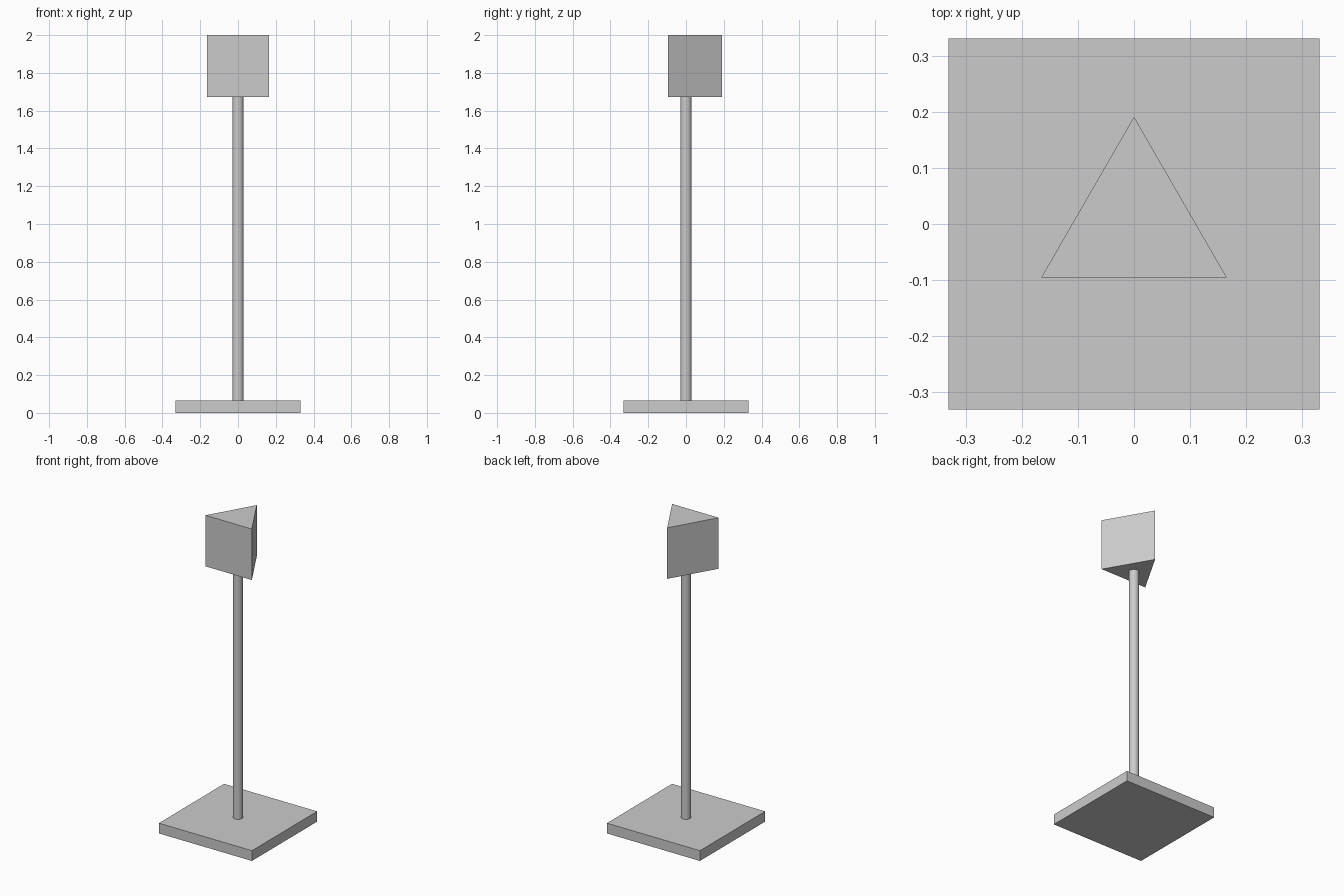
import bpy
import bmesh
from math import pi, cos, sin, sqrt, radians

cube = bpy.data.objects.get("Cube")
if cube:
    bpy.data.objects.remove(cube, do_unlink=True)

# Single light grey finish
grey = bpy.data.materials.new("light_grey")
grey.use_nodes = True
colour = (0.6, 0.6, 0.6, 1)
grey.diffuse_color = colour
grey.node_tree.nodes["Principled BSDF"].inputs["Base Color"].default_value = colour


def prism(name, sides, radius, bottom, top, start):
    """Upright regular prism whose first corner lies at angle start."""
    bm = bmesh.new()
    angles = [start + 2 * pi * i / sides for i in range(sides)]
    ring = [bm.verts.new((radius * cos(a), radius * sin(a), bottom)) for a in angles]
    base = bm.faces.new(ring)
    lifted = bmesh.ops.extrude_face_region(bm, geom=[base], use_keep_orig=True)
    verts = [v for v in lifted["geom"] if isinstance(v, bmesh.types.BMVert)]
    bmesh.ops.translate(bm, verts=verts, vec=(0, 0, top - bottom))
    bmesh.ops.recalc_face_normals(bm, faces=bm.faces)
    mesh = bpy.data.meshes.new(name)
    bm.to_mesh(mesh)
    bm.free()
    mesh.materials.append(grey)
    obj = bpy.data.objects.new(name, mesh)
    bpy.context.collection.objects.link(obj)
    return obj


# Square foot plate, round pole and three-sided head
prism("base_plate", 4, 0.331 * sqrt(2), 0, 0.066, pi / 4)
pole = prism("pole", 32, 0.03, 0.066, 1.672, 0)
prism("triangular_head", 3, 0.191, 1.672, 2, pi / 2)

# Round shading on the pole only
bpy.ops.object.select_all(action="DESELECT")
pole.select_set(True)
bpy.context.view_layer.objects.active = pole
bpy.ops.object.shade_smooth_by_angle(angle=radians(30))
